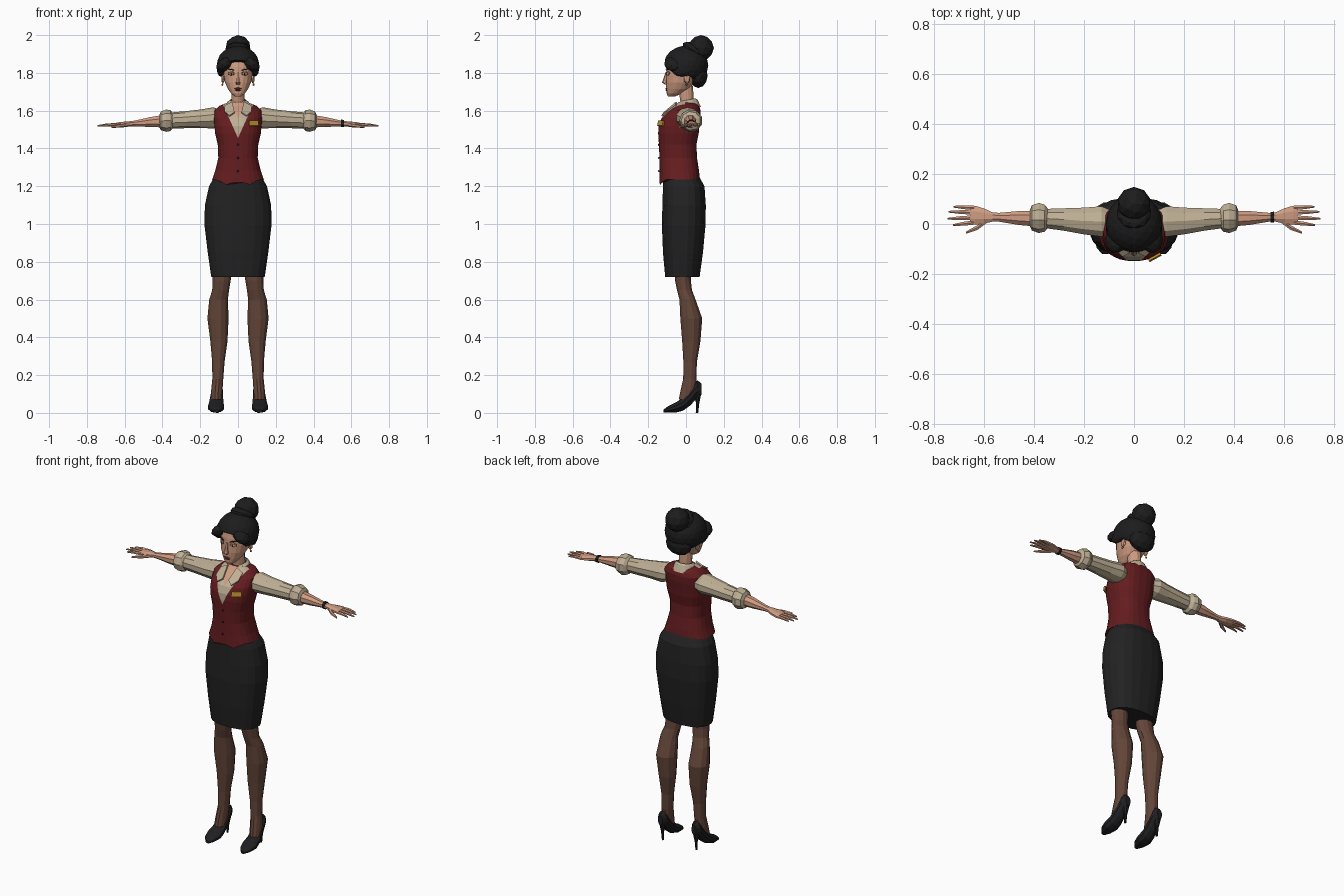
import bpy, bmesh, math
from mathutils import Vector, Matrix, Euler

default = bpy.data.objects.get("Cube")
if default:
    bpy.data.objects.remove(default, do_unlink=True)


def material(name, red, green, blue):
    mat = bpy.data.materials.new(name)
    mat.use_nodes = True
    colour = (red, green, blue, 1)
    mat.diffuse_color = colour
    for node in mat.node_tree.nodes:
        if node.type == 'BSDF_PRINCIPLED':
            node.inputs["Base Color"].default_value = colour
    return mat


SKIN = material("skin", .62, .33, .22)
HAIR = material("black hair", .012, .012, .013)
VEST = material("maroon vest", .13, .012, .014)
SHIRT = material("cream shirt", .52, .43, .30)
SKIRT = material("charcoal skirt", .016, .016, .017)
STOCKING = material("brown stocking", .125, .06, .04)
SHOE = material("black shoe", .014, .014, .016)
GOLD = material("gold badge", .5, .27, .03)
LIPS = material("dark lips", .16, .04, .035)
SHADOW = material("brown eye shadow", .2, .08, .05)


def finish(name, bm, *mats):
    bmesh.ops.recalc_face_normals(bm, faces=bm.faces[:])
    mesh = bpy.data.meshes.new(name)
    bm.to_mesh(mesh)
    bm.free()
    for mat in mats:
        mesh.materials.append(mat)
    obj = bpy.data.objects.new(name, mesh)
    bpy.context.collection.objects.link(obj)
    return obj


def loft(rings, axis='z', sides=12, power=1.0, flip=1, caps=True):
    """Skin rings (x, y, z, first radius, second radius) lying across an axis."""
    def bend(value):
        return math.copysign(abs(value) ** power, value)
    bm = bmesh.new()
    loops = []
    for x, y, z, a, b in rings:
        loop = []
        for i in range(sides):
            angle = math.tau * (i + .5) / sides
            u, v = a * bend(math.cos(angle)), b * bend(math.sin(angle))
            offset = {'x': (0, u, v), 'y': (u, 0, v), 'z': (u, v, 0)}[axis]
            p = Vector((x, y, z)) + Vector(offset)
            p.x *= flip
            loop.append(bm.verts.new(p))
        loops.append(loop)
    for low, high in zip(loops, loops[1:]):
        for i in range(sides):
            j = (i + 1) % sides
            bm.faces.new((low[i], low[j], high[j], high[i]))
    if caps:
        bm.faces.new(loops[0])
        bm.faces.new(loops[-1])
    return bm


def ellipsoid(loc, radii, rot=(0, 0, 0), detail=2):
    bm = bmesh.new()
    matrix = Matrix.LocRotScale(Vector(loc), Euler(rot), Vector(radii))
    bmesh.ops.create_icosphere(bm, subdivisions=detail, radius=1, matrix=matrix)
    return bm


def slice_mesh(bm, point, normal, remove=False):
    geom = bm.verts[:] + bm.edges[:] + bm.faces[:]
    bmesh.ops.bisect_plane(bm, geom=geom, plane_co=point, plane_no=normal, clear_outer=remove)


# Vest and shirt front: neckline cut as two nested V shapes
torso = loft([(0, -.034, 1.235, .138, .108), (0, -.035, 1.28, .122, .105),
              (0, -.041, 1.35, .105, .1), (0, -.044, 1.42, .108, .1),
              (0, -.04, 1.48, .122, .108), (0, -.037, 1.52, .126, .109),
              (0, -.027, 1.56, .128, .104), (0, -.008, 1.6, .127, .086),
              (0, .005, 1.625, .1, .066), (0, .005, 1.645, .05, .045)],
             sides=24, power=.8)
for v in torso.verts:
    if v.co.z < 1.24 and v.co.y < -.09:
        v.co.z -= .032 * max(0, 1 - abs(abs(v.co.x) - .055) / .055)
NECK_V, SKIN_V, SLOPE = 1.455, 1.555, .45
for base in (NECK_V, SKIN_V):
    for s in (1, -1):
        slice_mesh(torso, (0, 0, base), (s, 0, -SLOPE))
for f in torso.faces:
    c = f.calc_center_median()
    if c.y < 0:
        if abs(c.x) < SLOPE * (c.z - SKIN_V):
            f.material_index = 2
        elif abs(c.x) < SLOPE * (c.z - NECK_V):
            f.material_index = 1
finish("vest_torso", torso, VEST, SHIRT, SKIN)
for z in (1.28, 1.35, 1.42):
    finish("vest_button", ellipsoid((0, -.144, z), (.006, .004, .006), detail=1), SHOE)

# Name badge, a plain thin plate on the model's left chest
badge = bmesh.new()
bmesh.ops.create_cube(badge, size=1, matrix=Matrix.LocRotScale(
    Vector((.083, -.133, 1.533)), Euler((-.2, 0, .5)), Vector((.055, .009, .028))))
finish("name_badge", badge, GOLD)

# Collar: raised band open at the front, with two pointed flaps
collar = loft([(0, .0, 1.605, .078, .08), (0, .005, 1.645, .055, .058),
               (0, .008, 1.655, .042, .044)], sides=16, caps=False)
for v in collar.verts:
    v.co.z += .2 * v.co.y
gap = [f for f in collar.faces if f.calc_center_median().y < -.03 and abs(f.calc_center_median().x) < .035]
bmesh.ops.delete(collar, geom=gap, context='FACES')
finish("collar", collar, SHIRT)
for s, side in ((1, "left"), (-1, "right")):
    flap = bmesh.new()
    corners = [(.03, -.05, 1.645), (.07, -.055, 1.625), (.072, -.1, 1.595),
               (.045, -.128, 1.572), (.018, -.115, 1.59)]
    flap.faces.new([flap.verts.new((x * s, y, z)) for x, y, z in corners])
    obj = finish(side + "_collar_flap", flap, SHIRT)
    solid = obj.modifiers.new("thickness", 'SOLIDIFY')
    solid.thickness = .008
    solid.offset = 0

# Pencil skirt
finish("skirt", loft([(0, -.03, 1.27, .115, .09), (0, -.012, 1.2, .155, .111),
                      (0, -.01, 1.1, .177, .116), (0, -.012, 1., .18, .117),
                      (0, -.016, .85, .162, .107), (0, -.019, .72, .143, .092)],
                     sides=20, power=.85), SKIRT)

# Neck and head
finish("neck", loft([(0, .005, 1.6, .045, .042), (0, .005, 1.65, .035, .036),
                     (0, -.003, 1.73, .036, .042)]), SKIN)
finish("head", loft([(0, -.078, 1.675, .016, .018), (0, -.062, 1.69, .036, .04),
                     (0, -.042, 1.715, .054, .062), (0, -.03, 1.75, .07, .076),
                     (0, -.02, 1.79, .078, .085), (0, -.013, 1.83, .08, .09),
                     (0, -.01, 1.87, .075, .085), (0, -.005, 1.91, .05, .06)],
                    sides=18, power=.9), SKIN)
finish("nose", loft([(0, -.102, 1.805, .007, .006), (0, -.11, 1.765, .009, .011),
                     (0, -.113, 1.748, .014, .015), (0, -.1, 1.738, .01, .009)], sides=6), SKIN)
finish("upper_lip", ellipsoid((0, -.102, 1.717, ), (.02, .008, .005)), LIPS)
finish("lower_lip", ellipsoid((0, -.1, 1.709), (.016, .009, .006)), LIPS)

# Hair: sloped cap, swept fringe locks, nape and a high bun
cap = ellipsoid((0, 0, 1.84), (.113, .118, .104), detail=3)
slice_mesh(cap, (0, -.115, 1.87), (0, -.135, -.205), remove=True)
bmesh.ops.holes_fill(cap, edges=[e for e in cap.edges if e.is_boundary])
finish("hair_cap", cap, HAIR)
finish("hair_nape", ellipsoid((0, .065, 1.785), (.08, .05, .065)), HAIR)
finish("hair_bun", ellipsoid((0, .08, 1.932), (.068, .068, .068)), HAIR)
finish("bun_twist", ellipsoid((0, .045, 1.915), (.07, .075, .035), rot=(-.6, 0, 0)), HAIR)

for s, side in ((1, "left"), (-1, "right")):
    def part(name, bm, mat):
        finish(side + "_" + name, bm, mat)

    # Face details and hair lock
    part("fringe", ellipsoid((s * .068, -.062, 1.845), (.052, .055, .034), (0, s * .6, s * .3)), HAIR)
    part("temple_hair", ellipsoid((s * .09, -.02, 1.82), (.022, .06, .04)), HAIR)
    part("eye_lid", ellipsoid((s * .036, -.095, 1.797), (.021, .005, .011), (0, 0, s * .5)), SHADOW)
    part("eye_white", ellipsoid((s * .036, -.098, 1.794), (.015, .004, .006), (0, 0, s * .5)), SHIRT)
    part("iris", ellipsoid((s * .035, -.1015, 1.794), (.005, .002, .006), (0, 0, s * .5)), HAIR)
    part("brow", ellipsoid((s * .037, -.097, 1.818), (.022, .006, .003), (0, -s * .15, s * .5)), HAIR)
    part("ear", ellipsoid((s * .079, .005, 1.768), (.01, .018, .027), detail=1), SKIN)
    part("earring", ellipsoid((s * .083, .002, 1.738), (.006, .006, .007), detail=1), GOLD)

    # Sleeve, rolled cuff, forearm and hand
    def limb(name, rings, mat, **options):
        part(name, loft(rings, flip=s, **options), mat)

    limb("sleeve", [(.095, .008, 1.56, .05, .045), (.13, .01, 1.562, .064, .056),
                    (.2, .012, 1.557, .056, .049), (.28, .018, 1.552, .047, .045),
                    (.36, .022, 1.548, .04, .042)], SHIRT, axis='x', sides=10)
    limb("cuff", [(.342, .024, 1.547, .038, .038), (.358, .025, 1.547, .056, .056),
                  (.38, .026, 1.547, .062, .06), (.408, .026, 1.546, .052, .05),
                  (.416, .025, 1.545, .033, .033)], SHIRT, axis='x', sides=9)
    limb("forearm", [(.4, .022, 1.544, .034, .035), (.46, .024, 1.54, .03, .029),
                     (.54, .027, 1.533, .019, .017), (.565, .028, 1.531, .02, .015),
                     (.6, .032, 1.528, .033, .015), (.635, .035, 1.526, .041, .013),
                     (.655, .036, 1.524, .037, .01)], SKIN, axis='x', sides=8)
    for label, y, spread, tip in (("index", .006, -.01, .722), ("middle", .026, -.005, .745),
                                  ("ring", .046, .003, .74), ("little", .065, .004, .72)):
        limb(label + "_finger", [(.64, y, 1.525, .01, .009),
                                 ((.64 + tip) / 2, y + spread / 2, 1.525, .009, .008),
                                 (tip, y + spread, 1.519, .004, .004)], SKIN, axis='x', sides=6)
    limb("thumb", [(.585, .018, 1.526, .013, .012), (.625, -.014, 1.52, .011, .01),
                   (.67, -.034, 1.514, .005, .005)], SKIN, axis='x', sides=6)

    # Stockinged leg
    limb("leg", [(.086, -.018, .76, .054, .045), (.087, -.016, .7, .05, .043),
                 (.092, -.008, .65, .046, .041), (.103, .008, .6, .051, .044),
                 (.106, .028, .5, .058, .06), (.101, .028, .38, .047, .05),
                 (.104, .022, .27, .034, .037), (.107, .02, .18, .03, .036),
                 (.112, .012, .12, .031, .042), (.115, -.005, .07, .03, .035)], STOCKING)

    # Pump with stiletto heel
    limb("shoe", [(.115, -.12, .009, .013, .008), (.116, -.095, .018, .035, .017),
                  (.116, -.055, .028, .045, .027), (.115, -.015, .046, .04, .034),
                  (.112, .025, .085, .034, .044), (.11, .06, .128, .03, .045),
                  (.11, .083, .125, .016, .03)], SHOE, axis='y', sides=10)
    limb("heel", [(.11, .06, .1, .02, .022), (.11, .062, .05, .008, .009),
                  (.11, .058, 0, .006, .007)], SHOE, sides=8)

# Wristwatch on the left wrist
finish("watch", loft([(.545, .027, 1.533, .023, .021), (.56, .028, 1.532, .023, .021)],
                     axis='x', sides=8), SHOE)
